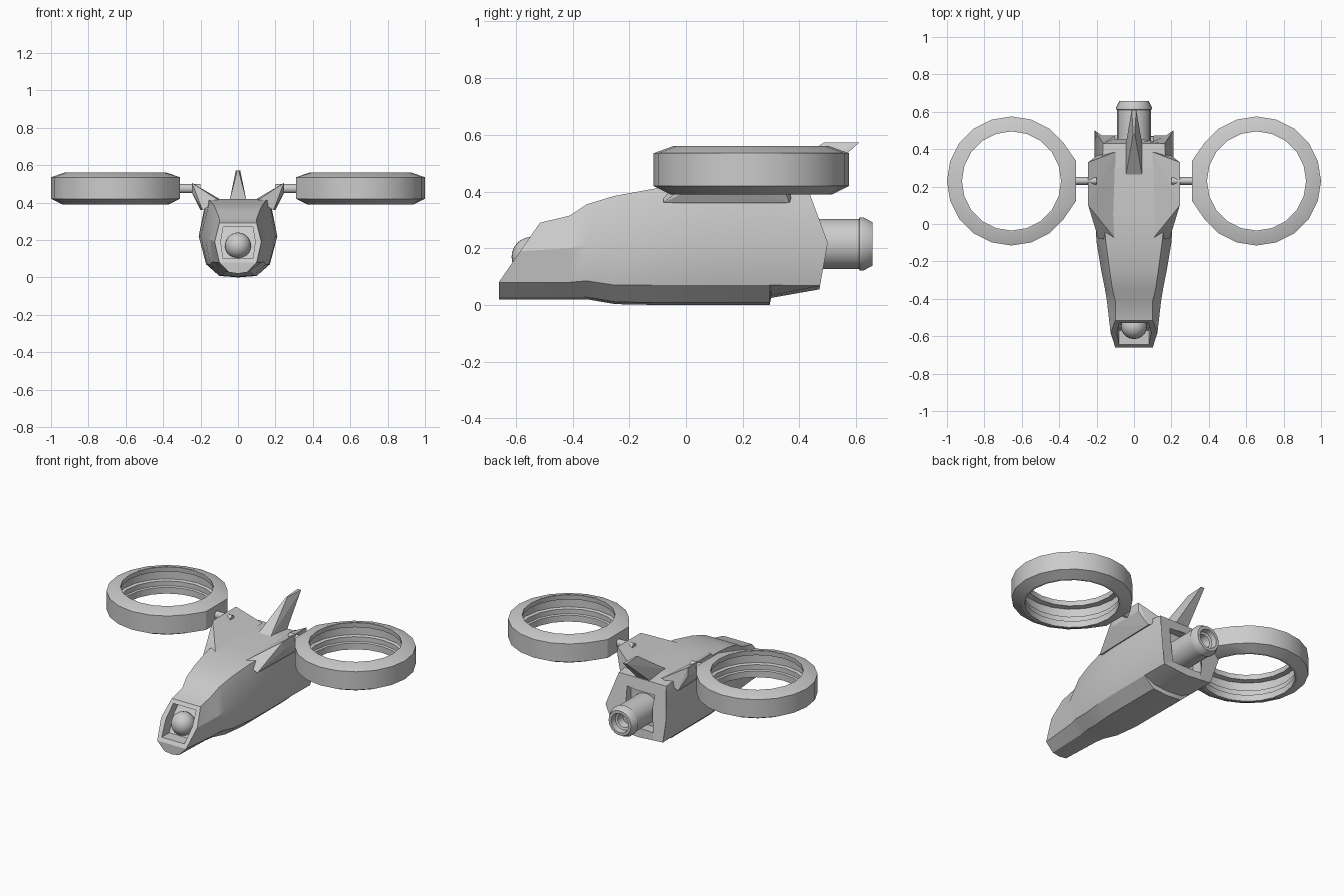
import bpy, bmesh, math
from mathutils import Vector

if "Cube" in bpy.data.objects:
    bpy.data.objects.remove(bpy.data.objects["Cube"])


def finish(bm, name, smooth=None):
    bmesh.ops.recalc_face_normals(bm, faces=bm.faces[:])
    me = bpy.data.meshes.new(name)
    bm.to_mesh(me)
    bm.free()
    ob = bpy.data.objects.new(name, me)
    bpy.context.collection.objects.link(ob)
    if smooth:
        bpy.ops.object.select_all(action='DESELECT')
        ob.select_set(True)
        bpy.context.view_layer.objects.active = ob
        bpy.ops.object.shade_smooth_by_angle(angle=math.radians(smooth))
    return ob


def hull(name, pts):
    bm = bmesh.new()
    for p in pts:
        bm.verts.new(p)
    bmesh.ops.convex_hull(bm, input=bm.verts[:])
    bmesh.ops.dissolve_limit(bm, angle_limit=0.02, verts=bm.verts[:], edges=bm.edges[:])
    return finish(bm, name)


def bridge(bm, a, b):
    n = len(a)
    for i in range(n):
        bm.faces.new((a[i], a[(i + 1) % n], b[(i + 1) % n], b[i]))


def lathe(name, profile, n, place, closed, smooth):
    """Spin (radius, height) points; place(angle, r, h) gives the position."""
    bm = bmesh.new()
    rings = [[bm.verts.new(place(2 * math.pi * i / n, r, h)) for i in range(n)]
             for r, h in profile]
    for a, b in zip(rings, rings[1:]):
        bridge(bm, a, b)
    if closed:
        bridge(bm, rings[-1], rings[0])
    else:
        bm.faces.new(rings[0])
        bm.faces.new(rings[-1])
    return finish(bm, name, smooth)


# Fuselage: loft of sections with a keel, chine, belt and roof line
def nose_y(z):
    return -0.66 + max(0, z - 0.08) * 0.69


def tail_y(z):
    return 0.50 - (z - 0.22) * 0.37 if z > 0.22 else 0.50 - (0.22 - z) * 0.18


# y, keel z, bottom half width, chine x, chine z, belt x, belt z, roof x, roof z
sections = [
    (nose_y, .02, .05, .10, .08, .125, .19, .10, .29),
    (-.41, .02, .06, .125, .08, .145, .20, .10, .315),
    (-.35, .02, .07, .135, .085, .155, .21, .115, .355),
    (-.25, .003, .085, .15, .07, .175, .215, .13, .385),
    (-.10, .0, .10, .165, .07, .20, .22, .15, .412),
    (.05, .0, .10, .17, .07, .21, .22, .165, .42),
    (.295, .0, .10, .17, .07, .21, .22, .17, .42),
    (.30, .025, .10, .17, .07, .21, .22, .17, .42),
    (tail_y, .055, .10, .17, .068, .21, .22, .165, .405),
]
bm = bmesh.new()
loops = []
for y, kz, bx, cx, cz, mx, mz, rx, rz in sections:
    half = [(bx, kz + .008), (cx, cz), (mx, mz), (rx, rz)]
    pts = [(0, kz)] + half + [(-x, z) for x, z in reversed(half)]
    loops.append([bm.verts.new((x, y(z) if callable(y) else y, z)) for x, z in pts])
for a, b in zip(loops, loops[1:]):
    bridge(bm, a, b)
bm.faces.new(loops[-1])
n = loops[0]
bm.faces.new((n[0], n[1], n[2], n[7], n[8]))
window = bm.faces.new(n[2:8])
bmesh.ops.recalc_face_normals(bm, faces=bm.faces[:])
# Sensor recess in the sloping nose
bmesh.ops.inset_region(bm, faces=[window], thickness=0.033)
res = bmesh.ops.extrude_face_region(bm, geom=[window])
bmesh.ops.translate(bm, verts=[v for v in res['geom'] if isinstance(v, bmesh.types.BMVert)],
                    vec=(0, 0.075, 0))
if window.is_valid:
    bmesh.ops.delete(bm, geom=[window], context='FACES_ONLY')
body = finish(bm, "fuselage", 28)

# Slot for the engine in the tail
bm = bmesh.new()
bmesh.ops.create_cube(bm, size=1)
for v in bm.verts:
    v.co = Vector((v.co.x * 0.205, 0.52 + v.co.y * 0.24, 0.225 + v.co.z * 0.23))
cutter = finish(bm, "engine_slot_cutter")
cutter.hide_render = True
cutter.hide_set(True)
mod = body.modifiers.new("engine_slot", 'BOOLEAN')
mod.operation = 'DIFFERENCE'
mod.solver = 'EXACT'
mod.object = cutter

# Sensor ball
bm = bmesh.new()
bmesh.ops.create_uvsphere(bm, u_segments=20, v_segments=12, radius=0.07)
bmesh.ops.translate(bm, verts=bm.verts[:], vec=(0, -0.545, 0.17))
finish(bm, "sensor_ball", 40)

# Engine with hollow nozzle
lathe("engine", [(.09, .38), (.09, .61), (.095, .612), (.095, .625), (.078, .658),
                 (.06, .658), (.055, .625), (.042, .62), (.035, .575)], 18,
      lambda a, r, h: (r * math.cos(a), h, .215 + r * math.sin(a)), False, 30)

# Swept tail fin
hull("tail_fin", [(s * x, y, z) for s in (-1, 1) for x, y, z in
                  ((.045, .25, .41), (.045, .42, .40), (.004, .485, .572), (.012, .61, .572))])

# Ring pods, axles and shoulder wings on both sides
ring_profile = [(.345, .42), (.345, .535), (.275, .56), (.265, .56), (.268, .53), (.298, .525),
                (.298, .47), (.28, .465), (.28, .435), (.27, .43), (.27, .39), (.285, .39)]
for side, tag in ((-1, "left"), (1, "right")):
    def ring_place(a, r, h):
        x = r * math.cos(a)
        if r > 0.34 and x < -0.32:      # flat pad facing the body
            x = -0.345
        return (side * (0.655 + x), 0.23 + r * math.sin(a), h)

    lathe("ring_pod_" + tag, ring_profile, 20, ring_place, True, 25)
    lathe("axle_" + tag, [(.024, .20), (.024, .33)], 12,
          lambda a, r, h: (side * h, .23 + r * .85 * math.cos(a), .475 + r * math.sin(a)),
          False, 35)
    hull("shoulder_wing_" + tag, [(side * x, y, z) for x, y, z in (
        (.10, -.08, .41), (.19, -.08, .36), (.245, .10, .505), (.245, .10, .45),
        (.245, .33, .505), (.245, .33, .45), (.10, .385, .42), (.20, .365, .36))])
